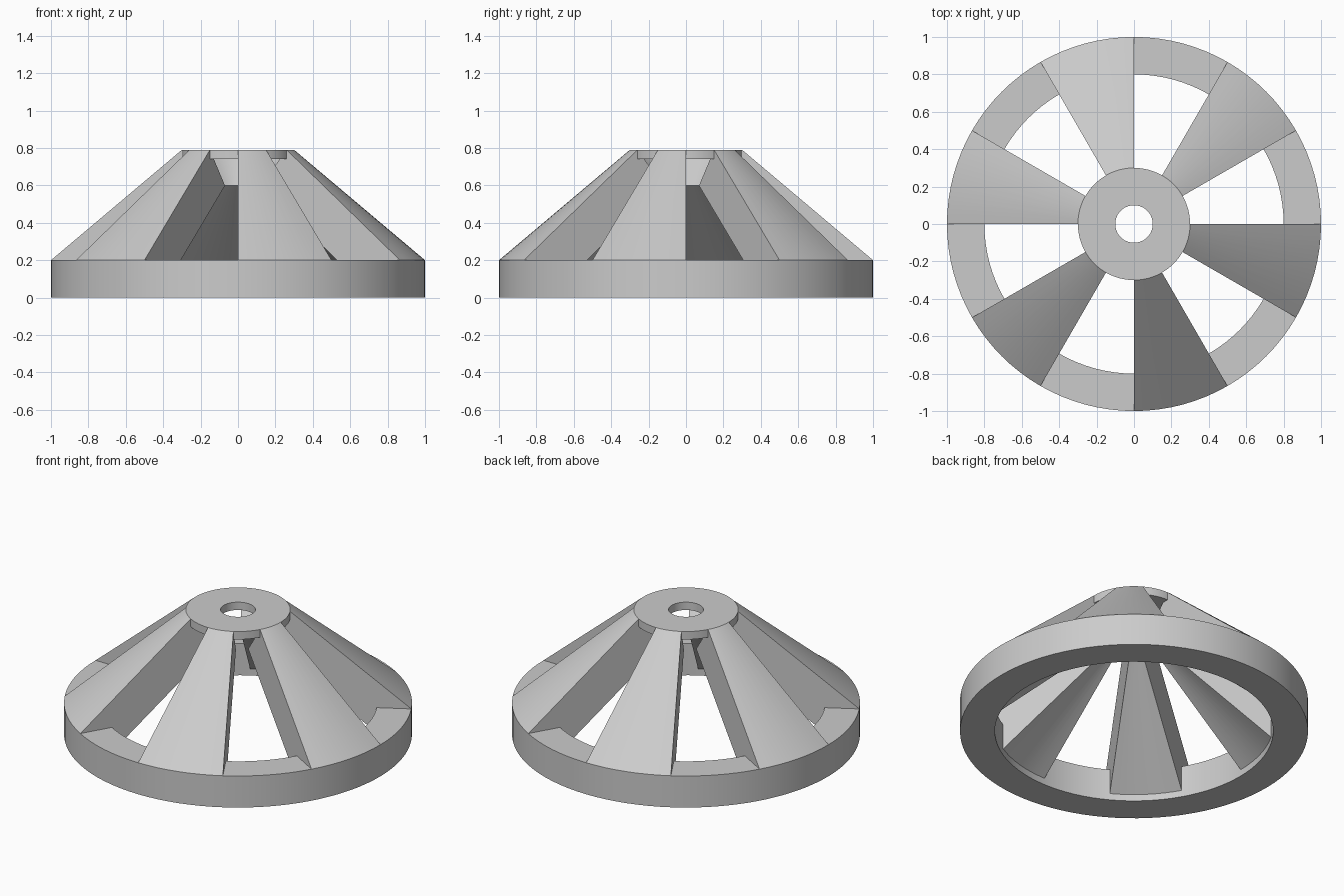
import bpy
import bmesh
from math import radians
from mathutils import Matrix, Vector

cube = bpy.data.objects.get("Cube")
if cube:
    bpy.data.objects.remove(cube, do_unlink=True)

grey = bpy.data.materials.new("plain grey")
grey.use_nodes = True
colour = (0.6, 0.6, 0.6, 1)
grey.diffuse_color = colour
grey.node_tree.nodes["Principled BSDF"].inputs["Base Color"].default_value = colour


def revolve(name, profile, start=0, sweep=360, steps=96):
    """Turn a closed (radius, height) profile about z, in degrees."""
    bm = bmesh.new()
    full = sweep == 360
    rings = []
    for i in range(steps if full else steps + 1):
        turn = Matrix.Rotation(radians(start + sweep * i / steps), 3, "Z")
        rings.append([bm.verts.new(turn @ Vector((r, 0, z))) for r, z in profile])
    n = len(profile)
    for i in range(steps):
        a, b = rings[i], rings[(i + 1) % len(rings)]
        for j in range(n):
            k = (j + 1) % n
            bm.faces.new((a[j], b[j], b[k], a[k]))
    if not full:
        bm.faces.new(rings[0])
        bm.faces.new(rings[-1])
    bmesh.ops.recalc_face_normals(bm, faces=bm.faces[:])
    mesh = bpy.data.meshes.new(name)
    bm.to_mesh(mesh)
    bm.free()
    mesh.materials.append(grey)
    obj = bpy.data.objects.new(name, mesh)
    bpy.context.collection.objects.link(obj)
    bpy.ops.object.select_all(action="DESELECT")
    obj.select_set(True)
    bpy.context.view_layer.objects.active = obj
    bpy.ops.object.shade_smooth_by_angle(angle=radians(30))


# Base ring and the pierced hub disc
revolve("base_ring", [(1, 0), (1, 0.2), (0.8, 0.2), (0.8, 0)])
revolve("hub_disc", [(0.3, 0.74), (0.3, 0.79), (0.1, 0.79), (0.1, 0.74)])

# Six thick conical spokes, thickened square to the slope
bottom, top = Vector((1, 0.2)), Vector((0.3, 0.79))
slope = (top - bottom).normalized()
inward = Vector((-slope.y, slope.x)) * 0.25
spoke_profile = [bottom, top, top + inward, bottom + inward]
for i in range(6):
    revolve(f"spoke_{i + 1}", spoke_profile, start=30 + 60 * i, sweep=30, steps=8)
